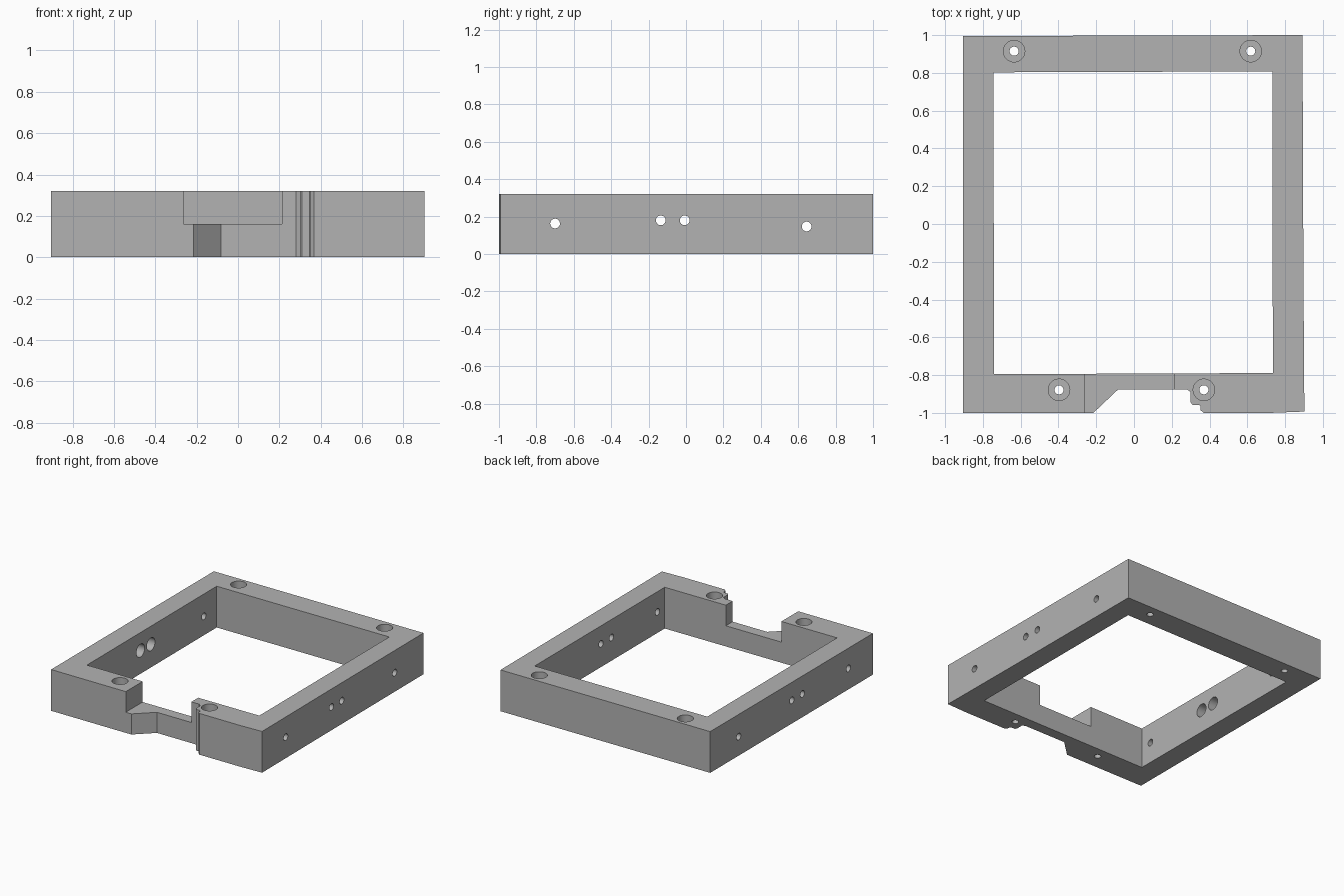
import bpy
import bmesh
import math
from mathutils import Matrix

if "Cube" in bpy.data.objects:
    bpy.data.objects.remove(bpy.data.objects["Cube"])

H = 0.32          # frame height
LEDGE = 0.16      # height of the lowered front bridge


def prism(name, outline, z0, z1):
    """Extrude a flat outline from z0 to z1."""
    bm = bmesh.new()
    face = bm.faces.new([bm.verts.new((x, y, z0)) for x, y in outline])
    new = bmesh.ops.extrude_face_region(bm, geom=[face])["geom"]
    top = [v for v in new if isinstance(v, bmesh.types.BMVert)]
    bmesh.ops.translate(bm, verts=top, vec=(0, 0, z1 - z0))
    bmesh.ops.recalc_face_normals(bm, faces=bm.faces)
    return finish(name, bm)


def drill(name, center, radius, length, axis="Z"):
    """Cylindrical cutter along z or x."""
    bm = bmesh.new()
    turn = Matrix.Rotation(math.pi / 2, 4, "Y") if axis == "X" else Matrix()
    bmesh.ops.create_cone(bm, cap_ends=True, segments=32, radius1=radius,
                          radius2=radius, depth=length,
                          matrix=Matrix.Translation(center) @ turn)
    return finish(name, bm)


def finish(name, bm):
    mesh = bpy.data.meshes.new(name)
    bm.to_mesh(mesh)
    bm.free()
    obj = bpy.data.objects.new(name, mesh)
    bpy.context.collection.objects.link(obj)
    return obj


def cut(target, cutter):
    """Subtract the cutter and discard it."""
    mod = target.modifiers.new("cut", "BOOLEAN")
    mod.operation = "DIFFERENCE"
    mod.solver = "EXACT"
    mod.object = cutter
    bpy.context.view_layer.objects.active = target
    bpy.ops.object.modifier_apply(modifier=mod.name)
    bpy.data.objects.remove(cutter)


# Outer body, with the front recess in its outline
frame = prism("frame", [
    (-0.904, -1.0), (-0.215, -1.0), (-0.083, -0.875), (0.28, -0.875),
    (0.30, -0.89), (0.30, -0.945), (0.31, -0.957), (0.345, -0.957),
    (0.352, -0.965), (0.352, -0.985), (0.368, -1.0), (0.72, -1.0),
    (0.902, -0.993), (0.897, -0.27), (0.892, 1.0), (-0.904, 0.995)], 0, H)

# Central opening
cut(frame, prism("opening", [
    (-0.74, -0.795), (0.735, -0.789), (0.733, 0.808), (-0.745, 0.803)],
    -0.1, H + 0.1))

# Lowered bridge at the front
cut(frame, prism("notch", [
    (-0.263, -1.1), (0.212, -1.1), (0.212, -0.6), (-0.263, -0.6)],
    LEDGE, H + 0.1))

# Counterbored vertical screw holes
for x, y in [(-0.635, 0.915), (0.618, 0.915), (-0.397, -0.878), (0.37, -0.878)]:
    cut(frame, drill("screw_hole", (x, y, H / 2), 0.024, 0.6))
    cut(frame, drill("screw_head", (x, y, 0.12 + 0.2), 0.057, 0.4))

# Sideways holes through both side walls
for y, z in [(-0.70, 0.163), (-0.135, 0.18), (-0.007, 0.18), (0.645, 0.147)]:
    cut(frame, drill("side_hole", (0, y, z), 0.026, 2.2, "X"))

# Wider bores on the inside of the left wall
for y in (-0.135, -0.007):
    cut(frame, drill("inner_bore", (-0.72, y, 0.18), 0.05, 0.2, "X"))

# Single grey material
grey = bpy.data.materials.new("grey")
grey.diffuse_color = (0.45, 0.45, 0.45, 1)
grey.use_nodes = True
grey.node_tree.nodes["Principled BSDF"].inputs["Base Color"].default_value = grey.diffuse_color
frame.data.materials.clear()
frame.data.materials.append(grey)
for p in frame.data.polygons:
    p.material_index = 0

bpy.context.view_layer.objects.active = frame
frame.select_set(True)
bpy.ops.object.shade_smooth_by_angle(angle=math.radians(25))
